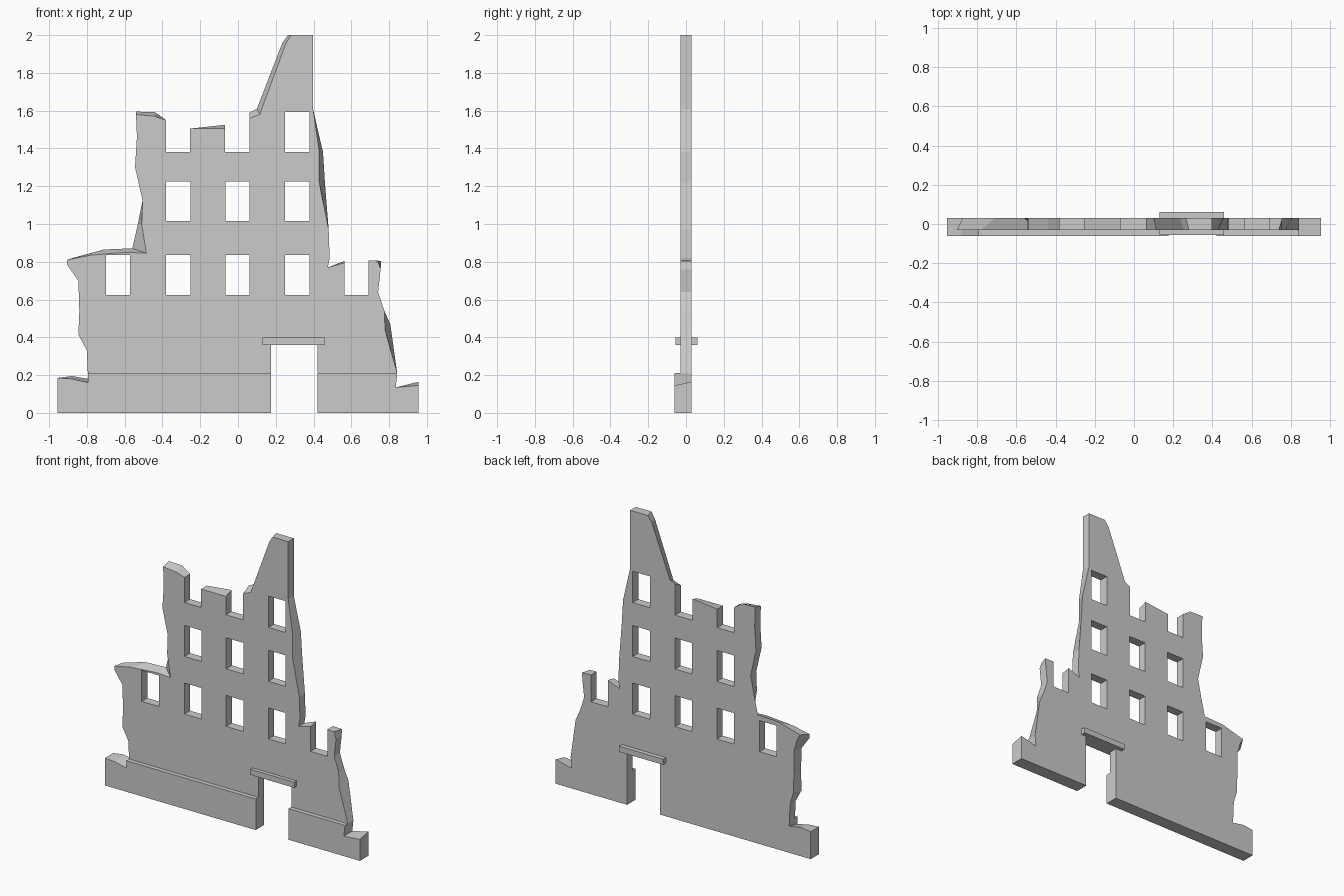
import bpy, bmesh
from mathutils import Matrix

WALL_Y = (-0.03, 0.03)


def slab(name, pts, y0, y1):
    """Slab from (x, z[, dx, dz]); dx, dz shift the rear edge for broken masonry."""
    bm = bmesh.new()
    front = [bm.verts.new((p[0], y0, p[1])) for p in pts]
    back = [bm.verts.new((p[0] + (p[2] if len(p) > 2 else 0), y1,
                          p[1] + (p[3] if len(p) > 2 else 0))) for p in pts]
    bm.faces.new(front)
    bm.faces.new(back[::-1])
    n = len(pts)
    for i in range(n):
        j = (i + 1) % n
        bm.faces.new((front[i], back[i], back[j], front[j]))
    bmesh.ops.recalc_face_normals(bm, faces=bm.faces)
    return finish(name, bm)


def add_box(bm, x0, x1, y0, y1, z0, z1):
    m = Matrix.Translation(((x0 + x1) / 2, (y0 + y1) / 2, (z0 + z1) / 2))
    m = m @ Matrix.Diagonal((x1 - x0, y1 - y0, z1 - z0, 1))
    bmesh.ops.create_cube(bm, size=1, matrix=m)


def finish(name, bm):
    me = bpy.data.meshes.new(name)
    bm.to_mesh(me)
    bm.free()
    ob = bpy.data.objects.new(name, me)
    bpy.context.collection.objects.link(ob)
    return ob


# Ruined wall: left edge upwards, across the top, down the right, door opening
left_side = [
    (-0.795, 0.21), (-0.80, 0.33), (-0.845, 0.415, 0.02, 0), (-0.84, 0.54, 0.01, 0.02),
    (-0.845, 0.70, 0.015, 0), (-0.905, 0.785, 0.05, 0.0), (-0.905, 0.81, 0.03, 0.01),
    (-0.78, 0.835, 0.07, 0.03), (-0.59, 0.85, 0, 0.02), (-0.485, 0.845, -0.075, 0.025),
    (-0.51, 1.0, -0.02, 0), (-0.505, 1.125), (-0.545, 1.30), (-0.535, 1.46),
    (-0.54, 1.58, 0, 0.015), (-0.44, 1.57, 0, 0.022), (-0.38, 1.55)]
top = [
    (-0.38, 1.38), (-0.255, 1.38), (-0.255, 1.505), (-0.07, 1.505, 0, 0.02), (-0.07, 1.38),
    (0.06, 1.38), (0.06, 1.56, 0, 0.03), (0.115, 1.58, -0.015, 0.03),
    (0.255, 1.96, -0.02, 0), (0.28, 2.0, -0.015, 0), (0.397, 2.0)]
right_side = [
    (0.397, 1.61), (0.43, 1.38, 0.02, 0), (0.43, 1.22, 0.03, 0), (0.48, 0.97),
    (0.485, 0.82), (0.475, 0.77), (0.565, 0.795, 0, 0.01), (0.565, 0.625),
    (0.69, 0.625), (0.69, 0.807), (0.74, 0.805, 0.018, 0), (0.755, 0.76),
    (0.742, 0.64), (0.775, 0.54), (0.778, 0.44, 0.028, 0.03), (0.843, 0.21),
    (0.42, 0.21), (0.42, 0.36), (0.175, 0.36), (0.175, 0.21)]
wall = slab("ruined_wall", left_side + top + right_side, *WALL_Y)

# Window openings
bm = bmesh.new()
rows = [((0.625, 0.835), (-0.70, -0.38, -0.067, 0.25)),
        ((1.015, 1.225), (-0.38, -0.067, 0.25)),
        ((1.38, 1.592), (0.25,))]
for (z0, z1), columns in rows:
    for x in columns:
        add_box(bm, x, x + 0.128, -0.1, 0.1, z0, z1)
cutter = finish("window_cutter", bm)
cutter.hide_render = True
mod = wall.modifiers.new("windows", 'BOOLEAN')
mod.operation = 'DIFFERENCE'
mod.solver = 'EXACT'
mod.object = cutter
dg = bpy.context.evaluated_depsgraph_get()
cut_mesh = bpy.data.meshes.new_from_object(wall.evaluated_get(dg))
wall.modifiers.clear()
wall.data = cut_mesh
bpy.data.objects.remove(cutter)

# Thicker plinth on either side of the door, with broken outer ends
slab("plinth_left", [(-0.955, 0), (-0.955, 0.185), (-0.88, 0.18, 0, 0.015),
                     (-0.793, 0.16, 0, 0.02), (-0.795, 0.21), (0.175, 0.21), (0.175, 0)],
     -0.06, 0.03)
slab("plinth_right", [(0.42, 0), (0.42, 0.21), (0.843, 0.21), (0.835, 0.135),
                      (0.955, 0.145, 0, 0.02), (0.955, 0)], -0.06, 0.03)

# Door lintel
bm = bmesh.new()
add_box(bm, 0.13, 0.46, -0.055, 0.06, 0.36, 0.398)
finish("door_lintel", bm)
